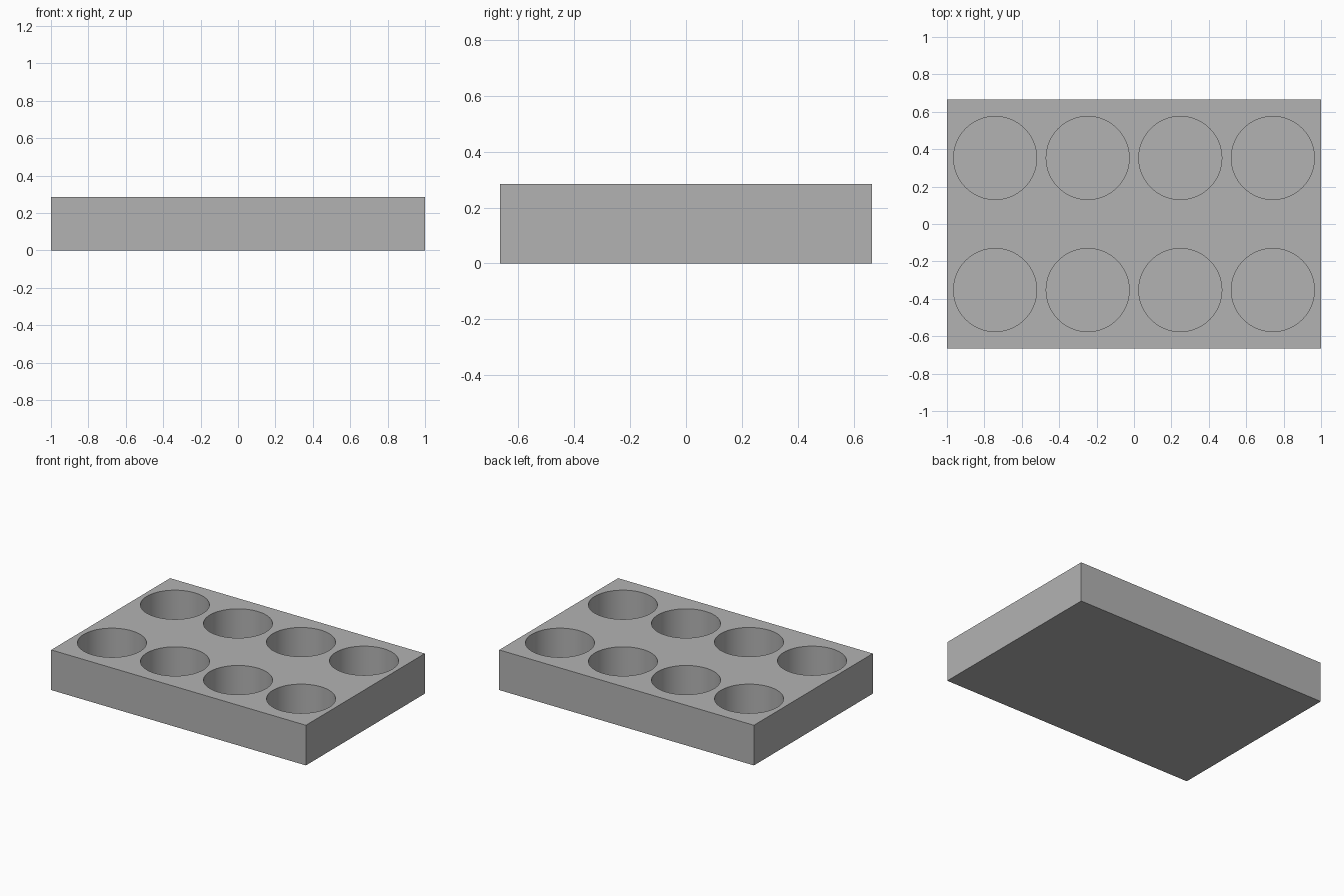
import bpy
import bmesh
import math
from mathutils import Matrix

old = bpy.data.objects.get("Cube")
if old:
    bpy.data.objects.remove(old, do_unlink=True)

WIDTH, DEPTH, HEIGHT = 2.0, 1.333, 0.285
FLOOR = 0.04
RADIUS = 0.222
PITCH_X, PITCH_Y = 0.495, 0.706
COLUMNS, ROWS = 4, 2

# Plain grey material
grey = bpy.data.materials.new("grey")
grey.use_nodes = True
colour = (0.45, 0.45, 0.45, 1.0)
grey.diffuse_color = colour
grey.node_tree.nodes["Principled BSDF"].inputs["Base Color"].default_value = colour


def mesh_object(name, bm):
    mesh = bpy.data.meshes.new(name)
    bm.to_mesh(mesh)
    bm.free()
    mesh.materials.append(grey)
    obj = bpy.data.objects.new(name, mesh)
    bpy.context.collection.objects.link(obj)
    return obj


# Solid tray block
bm = bmesh.new()
bmesh.ops.create_cube(bm, size=1, matrix=Matrix.Translation((0, 0, HEIGHT / 2))
                      @ Matrix.Diagonal((WIDTH, DEPTH, HEIGHT, 1)))
tray = mesh_object("tray", bm)

# Grid of cylinders that cut the round pockets
bm = bmesh.new()
for col in range(COLUMNS):
    for row in range(ROWS):
        x = (col - (COLUMNS - 1) / 2) * PITCH_X
        y = (row - (ROWS - 1) / 2) * PITCH_Y
        bmesh.ops.create_cone(bm, cap_ends=True, segments=64,
                              radius1=RADIUS, radius2=RADIUS, depth=HEIGHT,
                              matrix=Matrix.Translation((x, y, FLOOR + HEIGHT / 2)))
cutter = mesh_object("pocket_cutter", bm)
cutter.hide_render = True

# Cut the pockets, then drop the cutter
cut = tray.modifiers.new("pockets", 'BOOLEAN')
cut.operation = 'DIFFERENCE'
cut.solver = 'EXACT'
cut.object = cutter
bpy.ops.object.select_all(action='DESELECT')
tray.select_set(True)
bpy.context.view_layer.objects.active = tray
bpy.ops.object.modifier_apply(modifier=cut.name)
bpy.data.objects.remove(cutter, do_unlink=True)

# Smooth pocket walls with crisp rims
bpy.ops.object.shade_smooth_by_angle(angle=math.radians(30))
